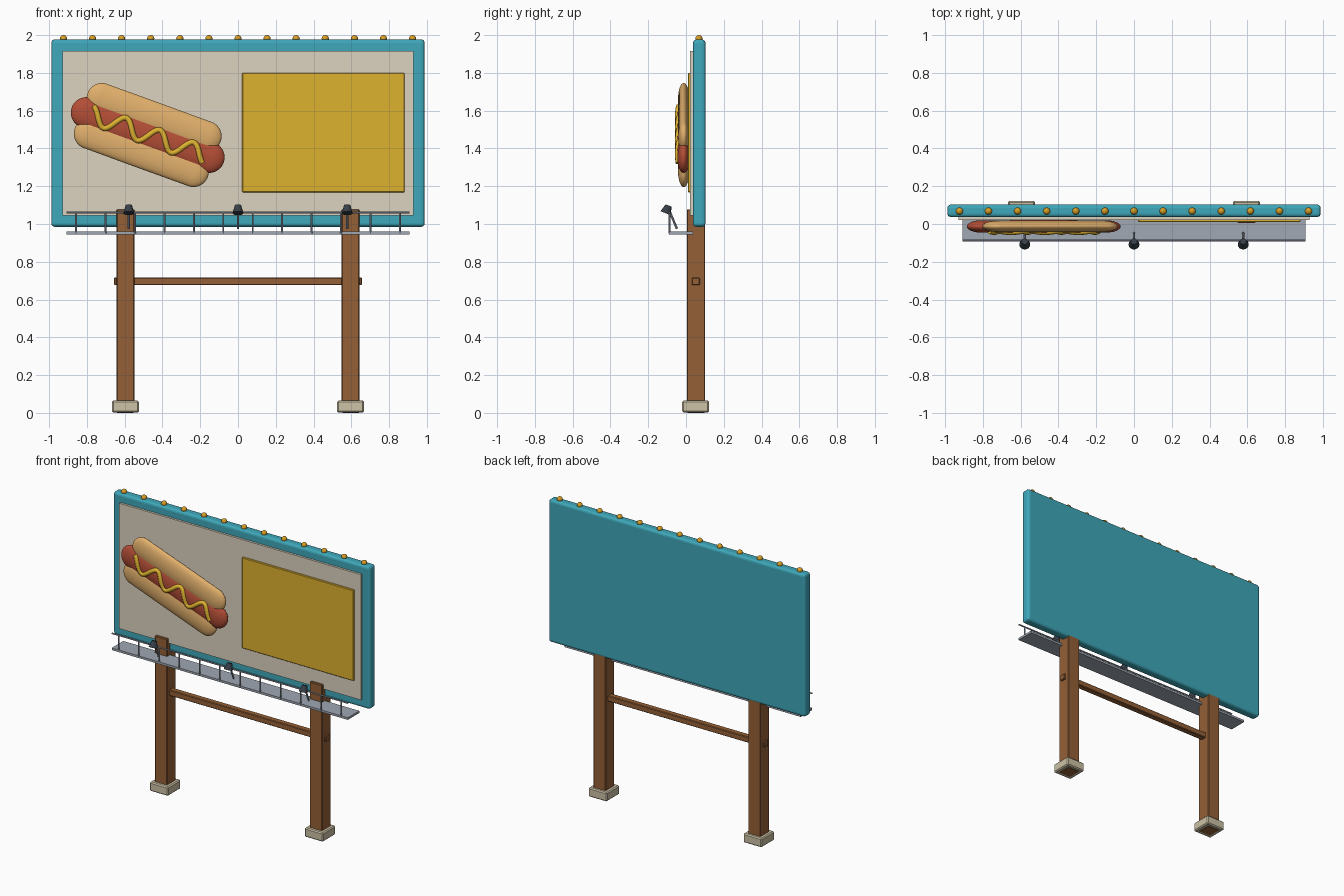
import bpy, bmesh, math
from mathutils import Vector, Matrix

if "Cube" in bpy.data.objects:
    bpy.data.objects.remove(bpy.data.objects["Cube"])


def material(name, r, g, b):
    """Flat colour given as sRGB 0-255, stored as linear."""
    lin = [(c / 255 / 12.92) if c < 10 else ((c / 255 + 0.055) / 1.055) ** 2.4 for c in (r, g, b)]
    m = bpy.data.materials.new(name)
    m.diffuse_color = (*lin, 1)
    m.use_nodes = True
    m.node_tree.nodes["Principled BSDF"].inputs["Base Color"].default_value = m.diffuse_color
    return m


TEAL = material("teal paint", 62, 168, 186)
CREAM = material("cream board", 220, 210, 192)
YELLOW = material("mustard yellow", 222, 178, 48)
WOOD = material("brown timber", 148, 96, 54)
STONE = material("pale concrete", 205, 194, 166)
METAL = material("grey metal", 160, 168, 180)
DARK = material("dark lamp", 54, 62, 70)
BUN = material("bread", 226, 176, 108)
SAUSAGE = material("sausage red", 180, 78, 54)
AMBER = material("amber bulb", 216, 158, 38)


def finish(name, bm, mat, smooth=False):
    bmesh.ops.recalc_face_normals(bm, faces=bm.faces)
    me = bpy.data.meshes.new(name)
    bm.to_mesh(me)
    bm.free()
    me.materials.append(mat)
    if smooth:
        me.shade_smooth()
    ob = bpy.data.objects.new(name, me)
    bpy.context.collection.objects.link(ob)
    return ob


def box(name, x, y, z, mat, bevel=0.0, segments=1):
    """Box from (min, max) ranges, optionally with bevelled edges."""
    bm = bmesh.new()
    bmesh.ops.create_cube(bm, size=1)
    for v in bm.verts:
        v.co = [r[0] if c < 0 else r[1] for c, r in zip(v.co, (x, y, z))]
    if bevel:
        bmesh.ops.bevel(bm, geom=bm.edges[:], offset=bevel, segments=segments,
                        profile=0.5, affect='EDGES')
    return finish(name, bm, mat)


def rod(name, a, b, r1, r2, mat, sides=8):
    """Round bar or cone between two points."""
    a, b = Vector(a), Vector(b)
    bm = bmesh.new()
    rot = (b - a).to_track_quat('Z', 'Y').to_matrix().to_4x4()
    bmesh.ops.create_cone(bm, cap_ends=True, segments=sides, radius1=r1, radius2=r2,
                          depth=(b - a).length, matrix=Matrix.Translation((a + b) / 2) @ rot)
    return finish(name, bm, mat)


# Sign board: frame, face and yellow panel
box("sign_frame", (-0.988, 0.988), (0.037, 0.103), (0.985, 1.977), TEAL, 0.018, 3)
box("sign_face", (-0.93, 0.93), (0.022, 0.05), (1.045, 1.917), CREAM)
box("yellow_panel", (0.022, 0.882), (0.010, 0.03), (1.168, 1.80), YELLOW, 0.004)

# Timber posts on concrete footings, joined by a cross beam
for side, s in (("left", -1), ("right", 1)):
    c = s * 0.596
    box(side + "_post", (c - 0.047, c + 0.047), (0.004, 0.101), (0.0, 1.078), WOOD, 0.004)
    box(side + "_footing", (c - 0.071, c + 0.071), (-0.02, 0.122), (0.002, 0.065), STONE, 0.007)
box("cross_beam", (-0.656, 0.656), (0.031, 0.073), (0.676, 0.716), WOOD, 0.004)

# Row of bulbs along the top edge
for i in range(13):
    bm = bmesh.new()
    bmesh.ops.create_uvsphere(bm, u_segments=16, v_segments=10, radius=0.019)
    bulb = finish("bulb", bm, AMBER, True)
    bulb.location = (-0.924 + 0.154 * i, 0.068, 1.981)

# Service walkway with handrail
box("walkway", (-0.908, 0.908), (-0.09, 0.036), (0.944, 0.959), METAL)
rod("handrail", (-0.908, -0.088, 1.06), (0.908, -0.088, 1.06), 0.005, 0.005, METAL)
for i in range(12):
    x = -0.857 + 0.1558 * i
    rod("rail_post", (x, -0.088, 0.95), (x, -0.088, 1.06), 0.005, 0.005, METAL)

# Lamps on slanted arms, aimed up at the sign
for x in (-0.578, 0.0, 0.578):
    rod("lamp_arm", (x, -0.048, 0.975), (x, -0.092, 1.08), 0.006, 0.006, METAL)
    rod("lamp_head", (x, -0.108, 1.057), (x, -0.092, 1.098), 0.029, 0.017, DARK, 16)

# Hot dog relief, tilted down to the right
TILT = Matrix.Translation((-0.478, 0, 1.471)) @ Matrix.Rotation(math.radians(20.0), 4, 'Y')


def capsule(name, half, radius, depth, u, v, y, mat):
    """Flattened capsule along the tilted axis."""
    bm = bmesh.new()
    bmesh.ops.create_uvsphere(bm, u_segments=32, v_segments=24, radius=1,
                              matrix=Matrix.Rotation(math.pi / 2, 4, 'Y'))
    for p in bm.verts:
        shift = half if p.co.x > 1e-4 else -half if p.co.x < -1e-4 else 0
        p.co = (p.co.x * radius + shift + u, p.co.y * depth + y, p.co.z * radius + v)
    bm.transform(TILT)
    return finish(name, bm, mat, True)


capsule("upper_bun", 0.293, 0.082, 0.030, 0.0, 0.099, -0.012, BUN)
capsule("lower_bun", 0.293, 0.082, 0.030, 0.0, -0.099, -0.012, BUN)
capsule("sausage", 0.346, 0.082, 0.033, 0.0, 0.0, -0.013, SAUSAGE)

# Wavy mustard line following the sausage surface
curve = bpy.data.curves.new("mustard", 'CURVE')
curve.dimensions = '3D'
curve.bevel_depth = 0.015
curve.bevel_resolution = 2
curve.use_fill_caps = True
line = curve.splines.new('POLY')
N = 72
line.points.add(N)
for i, p in enumerate(line.points):
    u = -0.322 + 0.644 * i / N
    v = -0.046 * math.sin(2 * math.pi * (u + 0.28) / 0.19)
    y = -0.011 - 0.033 * math.sqrt(1 - (v / 0.082) ** 2)
    p.co = (*(TILT @ Vector((u, y, v))), 1)
tube = bpy.data.objects.new("mustard_tube", curve)
bpy.context.collection.objects.link(tube)
bpy.context.view_layer.update()
mesh = bpy.data.meshes.new_from_object(tube.evaluated_get(bpy.context.evaluated_depsgraph_get()))
bpy.data.objects.remove(tube)
mesh.materials.clear()
mesh.materials.append(YELLOW)
mesh.shade_smooth()
bpy.context.collection.objects.link(bpy.data.objects.new("mustard", mesh))
